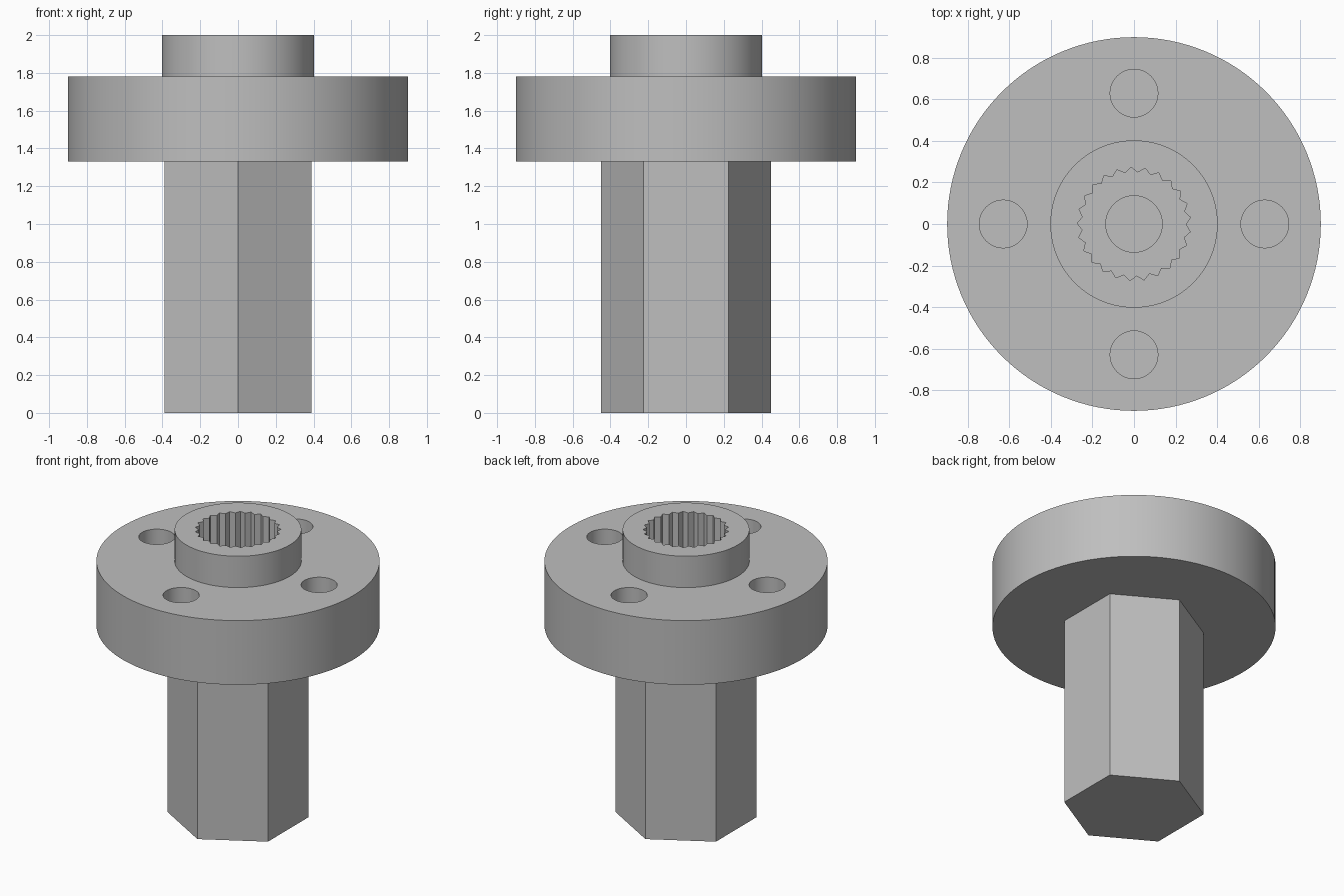
import bpy, bmesh
from math import cos, sin, tau, radians

if "Cube" in bpy.data.objects:
    bpy.data.objects.remove(bpy.data.objects["Cube"], do_unlink=True)

grey = bpy.data.materials.new("plain grey")
grey.use_nodes = True
colour = (0.52, 0.52, 0.52, 1)
grey.diffuse_color = colour
grey.node_tree.nodes["Principled BSDF"].inputs["Base Color"].default_value = colour


def ring(radii, count, start=0.0):
    """Points around a circle, cycling through the given radii."""
    return [(radii[i % len(radii)] * cos(start + tau * i / count),
             radii[i % len(radii)] * sin(start + tau * i / count))
            for i in range(count)]


def prism(name, outline, bottom, top, centre=(0, 0)):
    bm = bmesh.new()
    low = [bm.verts.new((x + centre[0], y + centre[1], bottom)) for x, y in outline]
    high = [bm.verts.new((v.co.x, v.co.y, top)) for v in low]
    bm.faces.new(low[::-1])
    bm.faces.new(high)
    for i in range(len(low)):
        j = (i + 1) % len(low)
        bm.faces.new((low[i], low[j], high[j], high[i]))
    mesh = bpy.data.meshes.new(name)
    bm.to_mesh(mesh)
    bm.free()
    mesh.materials.append(grey)
    obj = bpy.data.objects.new(name, mesh)
    bpy.context.collection.objects.link(obj)
    return obj


def combine(body, other, operation):
    mod = body.modifiers.new(operation, "BOOLEAN")
    mod.operation = operation
    mod.solver = "EXACT"
    mod.object = other
    bpy.ops.object.select_all(action="DESELECT")
    bpy.context.view_layer.objects.active = body
    body.select_set(True)
    bpy.ops.object.modifier_apply(modifier=mod.name)
    bpy.data.objects.remove(other, do_unlink=True)


# Round flange, raised collar and hexagonal shaft joined into one solid
hub = prism("flanged_hex_hub", ring([0.9], 128), 1.33, 1.78)
combine(hub, prism("collar", ring([0.403], 96), 1.5, 2.0), "UNION")
combine(hub, prism("hex_shaft", ring([0.45], 6, radians(30)), 0, 1.45), "UNION")

# Toothed socket with a narrower screw bore beneath it
socket = ring([0.274, 0.249], 50, radians(6.6))
combine(hub, prism("spline_cutter", socket, 1.56, 2.1), "DIFFERENCE")
combine(hub, prism("bore_cutter", ring([0.136], 48), 0.95, 1.7), "DIFFERENCE")

# Four blind mounting holes
for x, y in ring([0.63], 4):
    hole = prism("hole_cutter", ring([0.115], 48), 1.45, 1.9, (x, y))
    combine(hub, hole, "DIFFERENCE")

hub.select_set(True)
bpy.context.view_layer.objects.active = hub
bpy.ops.object.shade_smooth_by_angle(angle=radians(25))
